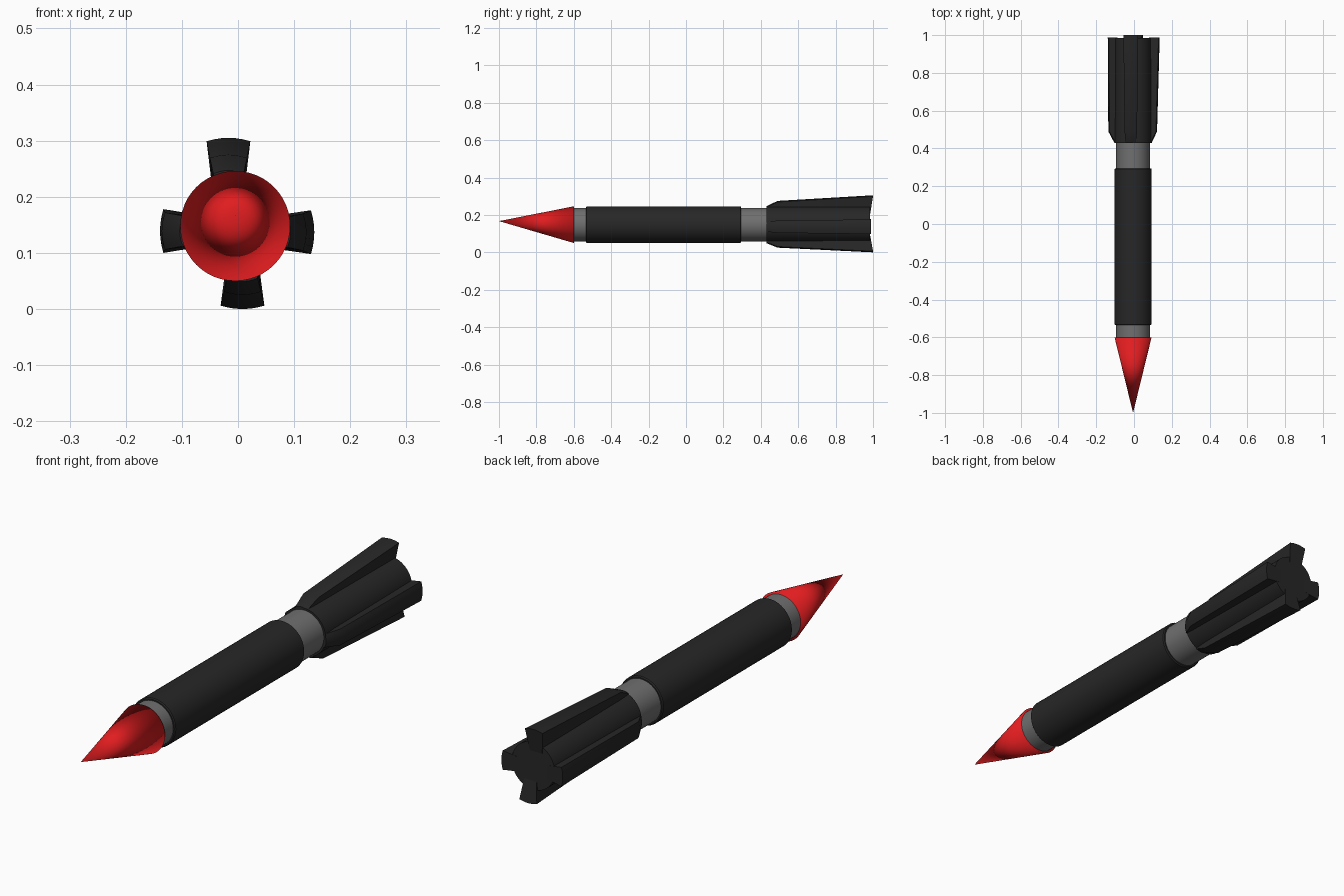
import bpy, math
from mathutils import Vector

if "Cube" in bpy.data.objects:
    bpy.data.objects.remove(bpy.data.objects["Cube"])

CX, CZ = -0.005, 0.148   # long axis of the body
SEG = 48


def material(name, rgb):
    m = bpy.data.materials.new(name)
    m.diffuse_color = (*rgb, 1)
    m.use_nodes = True
    m.node_tree.nodes["Principled BSDF"].inputs["Base Color"].default_value = m.diffuse_color
    return m


black = material("black", (0.02, 0.02, 0.02))
red = material("red", (0.75, 0.012, 0.014))
steel = material("steel", (0.16, 0.16, 0.16))


def make(name, verts, faces, mat, sharp=True):
    me = bpy.data.meshes.new(name)
    me.from_pydata(verts, [], faces)
    me.materials.append(mat)
    ob = bpy.data.objects.new(name, me)
    bpy.context.collection.objects.link(ob)
    bpy.ops.object.select_all(action='DESELECT')
    ob.select_set(True)
    bpy.context.view_layer.objects.active = ob
    bpy.ops.object.mode_set(mode='EDIT')
    bpy.ops.mesh.select_all(action='SELECT')
    bpy.ops.mesh.normals_make_consistent(inside=False)
    bpy.ops.object.mode_set(mode='OBJECT')
    if sharp:
        bpy.ops.object.shade_smooth_by_angle(angle=math.radians(35))
    else:
        bpy.ops.object.shade_smooth()
    return ob


def loft(name, rings, mat):
    """Skin equal-length rings of points and cap both ends."""
    n = len(rings[0])
    verts = [p for r in rings for p in r]
    faces = [(i*n + j, i*n + (j+1) % n, (i+1)*n + (j+1) % n, (i+1)*n + j)
             for i in range(len(rings)-1) for j in range(n)]
    faces += [tuple(range(n)), tuple(range((len(rings)-1)*n, len(rings)*n))]
    return make(name, verts, faces, mat)


def circle(y, r):
    return [Vector((CX + r*math.cos(2*math.pi*i/SEG), y,
                    CZ + r*math.sin(2*math.pi*i/SEG))) for i in range(SEG)]


def tube(name, profile, mat):
    return loft(name, [circle(y, r) for y, r in profile], mat)


# Inner grey tube, black sleeve and tail core
tube("inner_tube", [(-0.6, 0.089), (0.6, 0.089)], steel)
tube("sleeve", [(-0.535, 0.094), (-0.531, 0.098), (0.291, 0.098), (0.295, 0.094)], black)
tube("tail_core", [(0.43, 0.097), (0.985, 0.096)], black)

# Nose cone, tip slightly raised, smooth right across its base edge
verts = circle(-0.6, 0.098) + [Vector((CX, -1.0, 0.167))]
faces = [(i, (i+1) % SEG, SEG) for i in range(SEG)] + [tuple(range(SEG))]
make("nose_cone", verts, faces, red, sharp=False)


# Tail fins: wedges that flare outwards, with a curved outer face
def fin(name, angle, shift, r_front, r_back, y_back):
    out = Vector((math.cos(angle), 0, math.sin(angle)))
    side = Vector((-out.z, 0, out.x))
    rings = []
    for y, r, w_in, w_out, lean in ((0.43, 0.099, 0.024, 0.027, 0),
                                    (0.49, r_front, 0.025, 0.033, 0),
                                    (0.985, r_back, 0.028, 0.039, y_back - 0.985)):
        ring = [(0.06, -w_in)]
        for k in range(7):
            t = k/3 - 1
            ring.append((r - 0.006*t*t, t*w_out))
        ring.append((0.06, w_in))
        rings.append([Vector((CX, y, CZ)) + out*a + side*(b + shift)
                      + Vector((0, lean if a > 0.09 else 0, 0)) for a, b in ring])
    loft(name, rings, black)


fin("right_fin", 0, -0.011, 0.127, 0.141, 0.988)
fin("top_fin", math.pi/2, 0.012, 0.127, 0.157, 1.0)
fin("left_fin", math.pi, 0.009, 0.131, 0.134, 0.988)
fin("bottom_fin", 3*math.pi/2, 0.013, 0.123, 0.148, 1.0)
